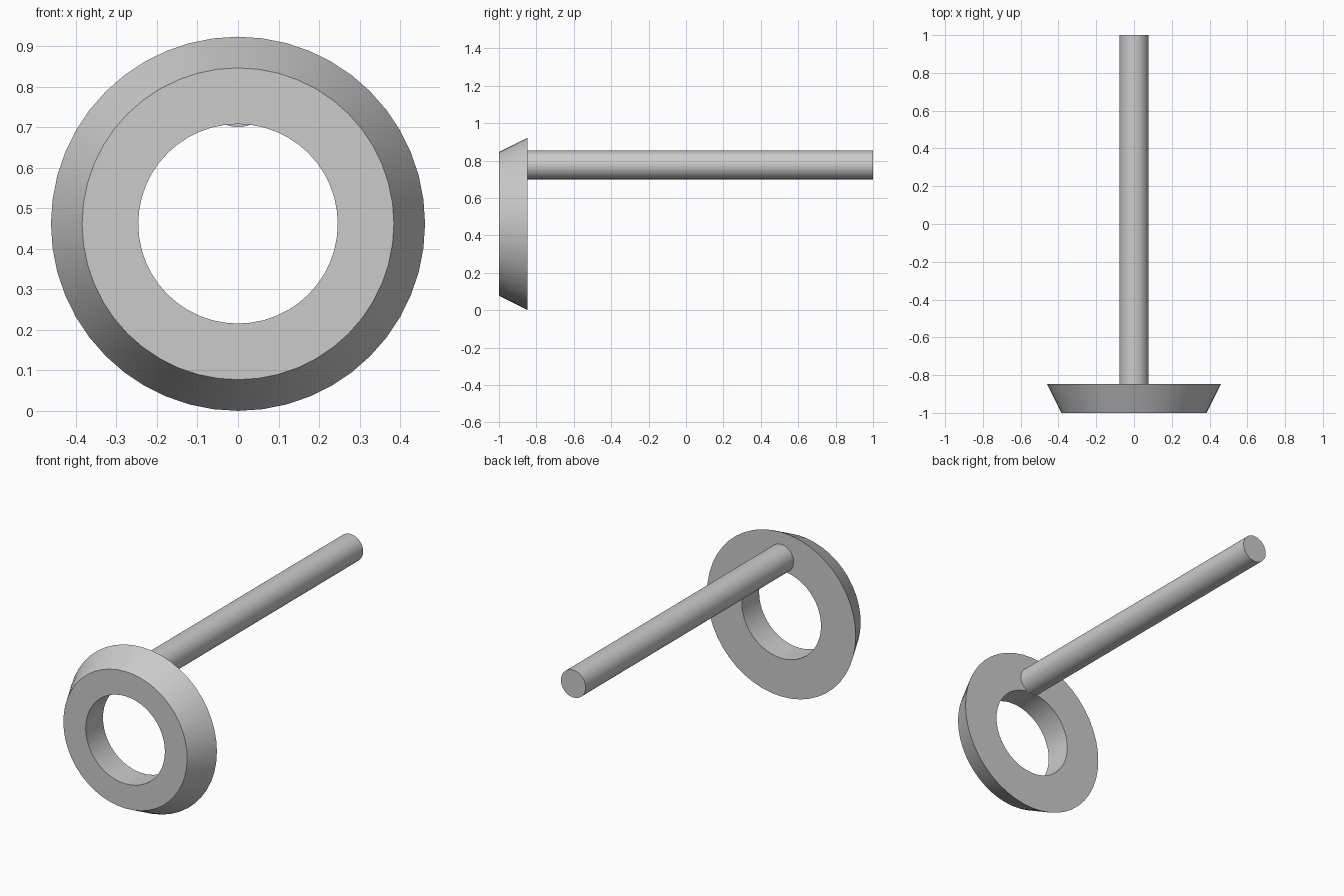
import bpy, bmesh, math
from mathutils import Matrix, Vector

cube = bpy.data.objects.get("Cube")
if cube:
    bpy.data.objects.remove(cube, do_unlink=True)

UNIT = 1 / 13
RING_Z = 6 * UNIT
BACK_Y = -1 + 2 * UNIT

grey = bpy.data.materials.new("plain_grey")
grey.use_nodes = True
colour = (0.6, 0.6, 0.6, 1)
grey.diffuse_color = colour
grey.node_tree.nodes["Principled BSDF"].inputs["Base Color"].default_value = colour


def lathe(name, profile, z, steps=48):
    """Revolve a closed (radius, y) profile about a line along y at height z."""
    bm = bmesh.new()
    rings = []
    for i in range(steps):
        turn = Matrix.Rotation(math.tau * i / steps, 3, 'Y')
        rings.append([bm.verts.new(turn @ Vector((0, y, r))) for r, y in profile])
    n = len(profile)
    for i in range(steps):
        a, b = rings[i], rings[(i + 1) % steps]
        for j in range(n):
            k = (j + 1) % n
            bm.faces.new((a[j], a[k], b[k], b[j]))
    bmesh.ops.recalc_face_normals(bm, faces=bm.faces)
    return finish(name, bm, (0, 0, z))


def finish(name, bm, location):
    mesh = bpy.data.meshes.new(name)
    bm.to_mesh(mesh)
    bm.free()
    mesh.materials.append(grey)
    obj = bpy.data.objects.new(name, mesh)
    obj.location = location
    bpy.context.collection.objects.link(obj)
    bpy.ops.object.select_all(action='DESELECT')
    obj.select_set(True)
    bpy.context.view_layer.objects.active = obj
    bpy.ops.object.shade_smooth_by_angle(angle=math.radians(30))
    return obj


# Bevelled ring, wider at the back
hole, front, back = 3.2 * UNIT, 5 * UNIT, 6 * UNIT
lathe("ring", [(hole, -1), (front, -1), (back, BACK_Y), (hole, BACK_Y)], RING_Z)

# Round rod standing off the top of the ring's back face
bm = bmesh.new()
bmesh.ops.create_cone(bm, cap_ends=True, segments=48, radius1=UNIT, radius2=UNIT,
                      depth=1 - BACK_Y, matrix=Matrix.Rotation(math.pi / 2, 4, 'X'))
finish("rod", bm, (0, (1 + BACK_Y) / 2, RING_Z + 4.1 * UNIT))
